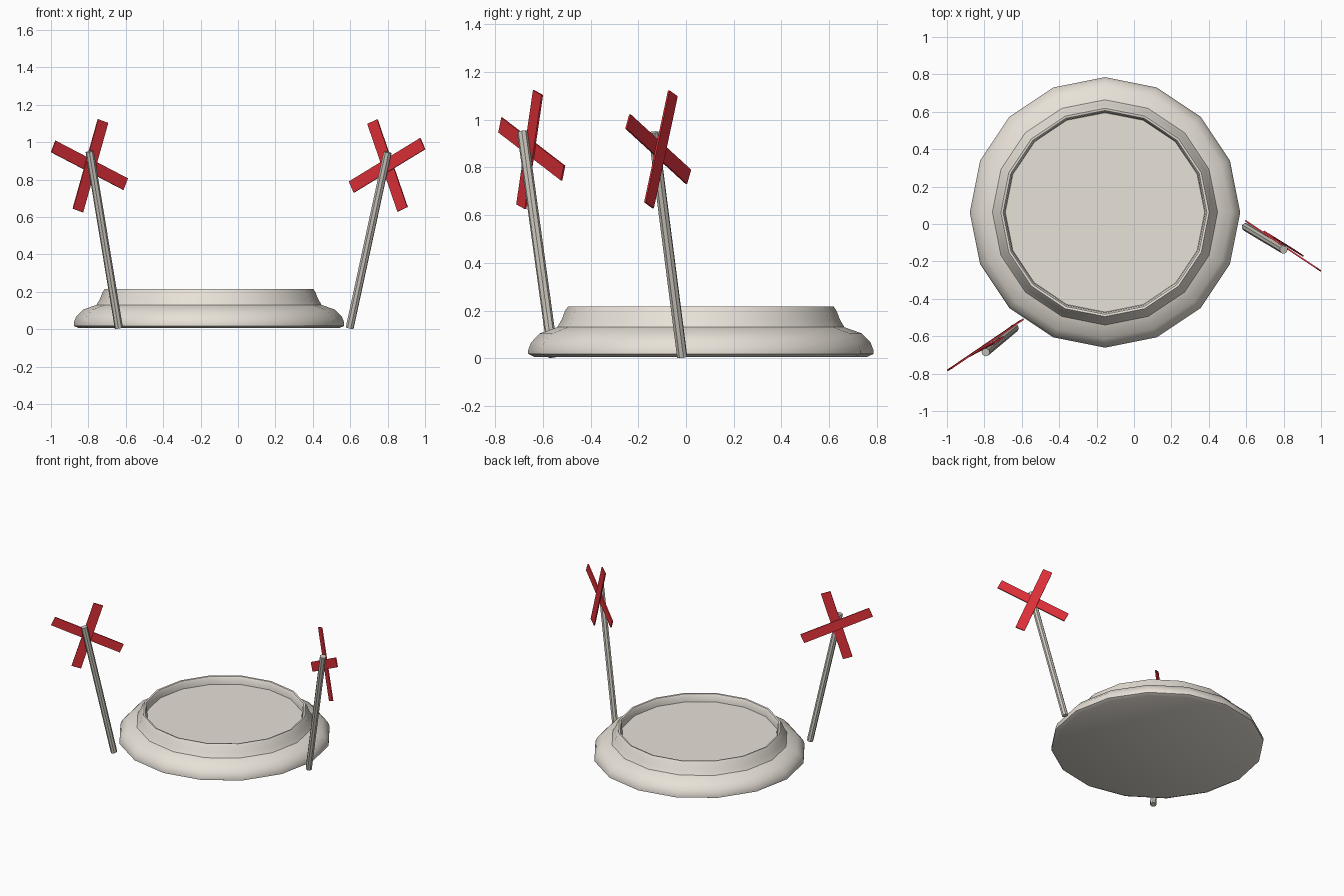
import bpy, bmesh, math
from mathutils import Vector, Matrix

if "Cube" in bpy.data.objects:
    bpy.data.objects.remove(bpy.data.objects["Cube"])


def material(name, rgb):
    m = bpy.data.materials.new(name)
    m.diffuse_color = (*rgb, 1.0)
    m.use_nodes = True
    m.node_tree.nodes["Principled BSDF"].inputs["Base Color"].default_value = m.diffuse_color
    return m


STONE = material("pale stone", (0.80, 0.75, 0.68))
METAL = material("post grey", (0.60, 0.57, 0.51))
RED = material("sign red", (0.74, 0.030, 0.040))


def finish(name, bm, mat, smooth=None):
    bmesh.ops.recalc_face_normals(bm, faces=bm.faces)
    mesh = bpy.data.meshes.new(name)
    bm.to_mesh(mesh)
    bm.free()
    mesh.materials.append(mat)
    ob = bpy.data.objects.new(name, mesh)
    bpy.context.collection.objects.link(ob)
    if smooth:
        bpy.ops.object.select_all(action='DESELECT')
        ob.select_set(True)
        bpy.context.view_layer.objects.active = ob
        bpy.ops.object.shade_smooth_by_angle(angle=math.radians(smooth))
    return ob


# Round 16-sided basin, lathed from (radius, height) rings
def basin(centre, profile, sides=16):
    bm = bmesh.new()
    rings = []
    for r, z in profile:
        rings.append([bm.verts.new((centre[0] + r * math.cos(2 * math.pi * i / sides),
                                    centre[1] + r * math.sin(2 * math.pi * i / sides), z))
                      for i in range(sides)])
    for a, b in zip(rings, rings[1:]):
        for i in range(sides):
            j = (i + 1) % sides
            bm.faces.new((a[i], a[j], b[j], b[i]))
    bm.faces.new(rings[0])
    bm.faces.new(rings[-1])
    finish("round_basin", bm, STONE, 30)


# Leaning flat-sided post between two points
def post(name, start, end, radius=0.022):
    start, end = Vector(start), Vector(end)
    axis = end - start
    turn = axis.to_track_quat('Z', 'Y').to_matrix().to_4x4()
    bm = bmesh.new()
    bmesh.ops.create_cone(bm, cap_ends=True, segments=8, radius1=radius, radius2=radius,
                          depth=axis.length,
                          matrix=Matrix.Translation((start + end) / 2) @ turn)
    finish(name, bm, METAL)


# Flat sign board between two end points, lying in the plane with the given normal
def board(name, start, end, normal, width=0.067, thick=0.008):
    start, end = Vector(start), Vector(end)
    x = (end - start).normalized()
    y = Vector(normal).cross(x).normalized()
    z = x.cross(y)
    turn = Matrix((x, y, z)).transposed().to_4x4()
    size = Matrix.Diagonal(((end - start).length, width, thick, 1))
    bm = bmesh.new()
    bmesh.ops.create_cube(bm, size=1,
                          matrix=Matrix.Translation((start + end) / 2) @ turn @ size)
    finish(name, bm, RED)


basin((-0.155, 0.062), [(0.697, 0.006), (0.723, 0.018), (0.723, 0.035), (0.711, 0.066),
                        (0.675, 0.104), (0.602, 0.13), (0.583, 0.162), (0.568, 0.2),
                        (0.557, 0.216), (0.545, 0.214), (0.537, 0.2), (0.533, 0.16)])

# Left crossing sign
post("left_post", (-0.637, -0.556, 0.006), (-0.793, -0.686, 0.95))
board("left_board_level", (-0.987, -0.777, 0.977), (-0.602, -0.515, 0.776), (0.55, -0.83, -0.04))
board("left_board_upright", (-0.722, -0.620, 1.113), (-0.856, -0.69, 0.635), (0.55, -0.83, -0.04))

# Right crossing sign
post("right_post", (0.597, -0.016, 0.006), (0.80, -0.137, 0.946))
board("right_board_level", (0.987, -0.243, 0.992), (0.607, 0.01, 0.76), (-0.55, -0.83, 0))
board("right_board_upright", (0.719, -0.055, 1.11), (0.88, -0.155, 0.641), (-0.55, -0.83, 0))
